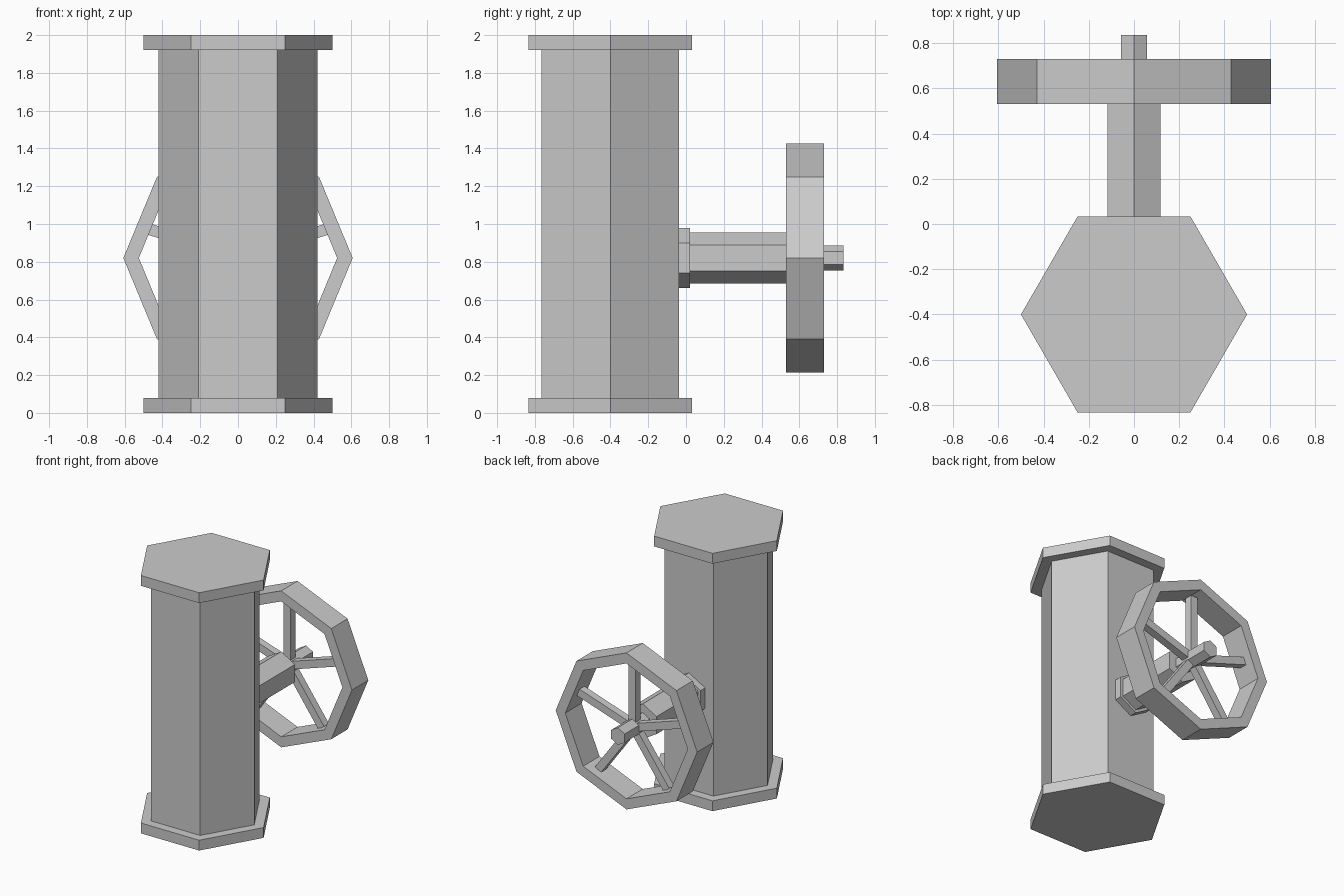
import bpy, bmesh, math
from mathutils import Matrix

if "Cube" in bpy.data.objects:
    bpy.data.objects.remove(bpy.data.objects["Cube"])

CZ = 0.82  # height of the valve axis


def finish(name, bm):
    bmesh.ops.recalc_face_normals(bm, faces=bm.faces)
    me = bpy.data.meshes.new(name)
    bm.to_mesh(me)
    bm.free()
    ob = bpy.data.objects.new(name, me)
    bpy.context.collection.objects.link(ob)
    return ob


def ring(bm, n, r, place, start=0.0):
    angles = [start + 2 * math.pi * i / n for i in range(n)]
    return [bm.verts.new(place(r * math.cos(a), r * math.sin(a))) for a in angles]


def bridge(bm, a, b):
    for i in range(len(a)):
        j = (i + 1) % len(a)
        bm.faces.new((a[i], a[j], b[j], b[i]))


def prism(name, r, lo, hi, axis):
    """Hexagonal prism: upright on the column axis, or along y on the valve axis."""
    bm = bmesh.new()
    if axis == 'Z':
        ends = [ring(bm, 6, r, lambda u, v, h=h: (u, v - 0.4, h)) for h in (lo, hi)]
    else:
        ends = [ring(bm, 6, r, lambda u, v, h=h: (u, h, v + CZ), math.pi / 2)
                for h in (lo, hi)]
    bridge(bm, *ends)
    for e in ends:
        bm.faces.new(e)
    return finish(name, bm)


# Upright pipe with end flanges
prism("pipe", 0.42, 0.08, 1.92, 'Z')
prism("bottom_flange", 0.5, 0.0, 0.08, 'Z')
prism("top_flange", 0.5, 1.92, 2.0, 'Z')

# Valve stem
prism("stem_collar", 0.16, -0.04, 0.02, 'Y')
prism("stem", 0.136, 0.02, 0.53, 'Y')
prism("stem_tip", 0.067, 0.53, 0.835, 'Y')

# Octagonal wheel rim
bm = bmesh.new()
loops = [ring(bm, 8, r, lambda u, v, y=y: (u, y, v + CZ))
         for r, y in ((0.607, 0.53), (0.607, 0.73), (0.525, 0.73), (0.525, 0.53))]
for i in range(4):
    bridge(bm, loops[i], loops[(i + 1) % 4])
finish("wheel_rim", bm)

# Five wheel spokes, the first pointing straight up
for i in range(5):
    bm = bmesh.new()
    bmesh.ops.create_cube(bm, size=1.0, matrix=Matrix.Translation((0, 0, 0.25))
                          @ Matrix.Diagonal((0.06, 0.06, 0.5, 1)))
    bm.transform(Matrix.Translation((0, 0.63, CZ))
                 @ Matrix.Rotation(math.radians(72 * i), 4, 'Y'))
    finish(f"wheel_spoke_{i + 1}", bm)
